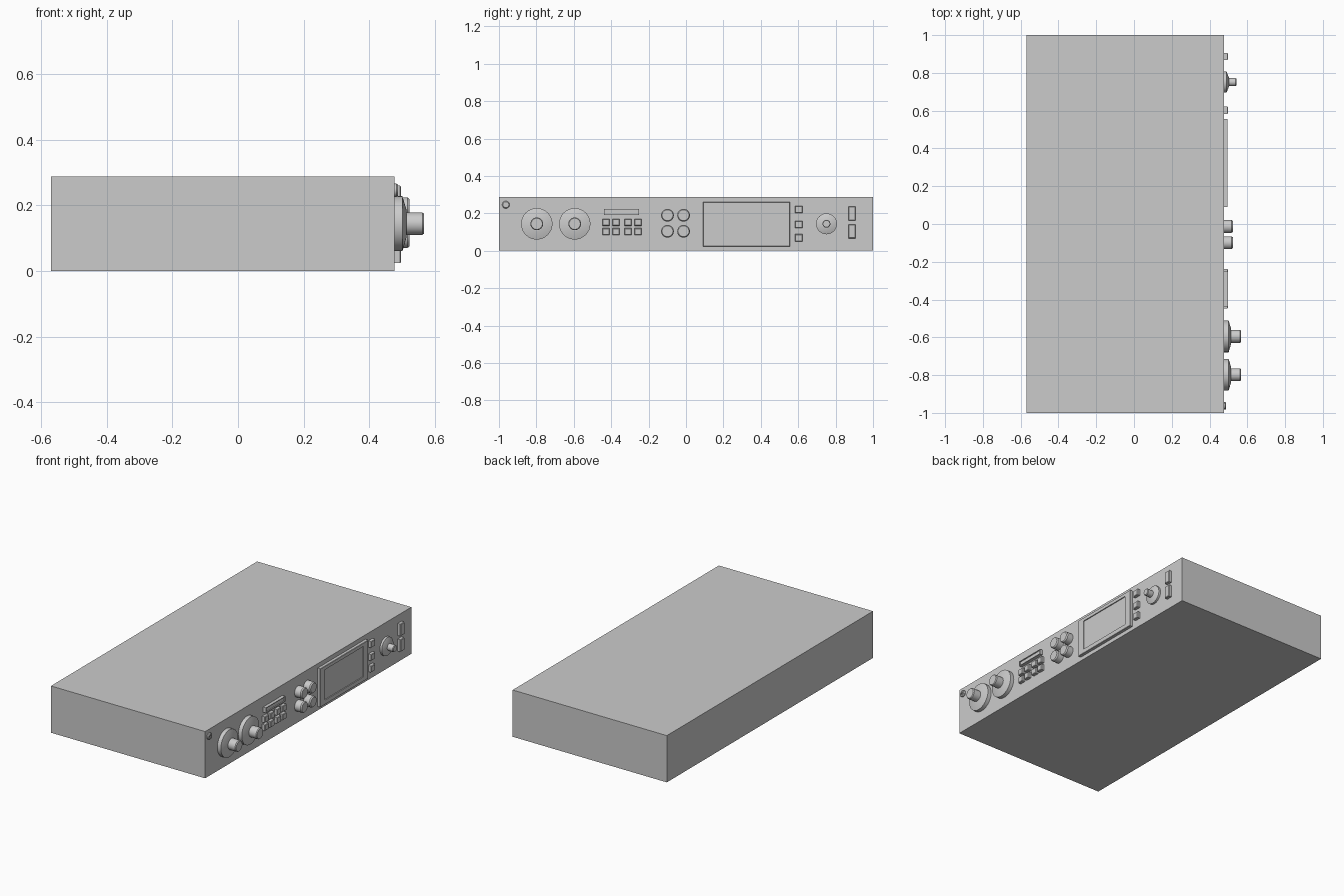
import bpy, bmesh, math

if "Cube" in bpy.data.objects:
    bpy.data.objects.remove(bpy.data.objects["Cube"])

FACE = 0.477   # x of the front panel surface
SINK = 0.004   # how far parts sit inside the panel


def finish(name, bm, smooth=False):
    bmesh.ops.recalc_face_normals(bm, faces=bm.faces)
    me = bpy.data.meshes.new(name)
    bm.to_mesh(me)
    bm.free()
    ob = bpy.data.objects.new(name, me)
    bpy.context.collection.objects.link(ob)
    if smooth:
        bpy.ops.object.select_all(action='DESELECT')
        ob.select_set(True)
        bpy.context.view_layer.objects.active = ob
        bpy.ops.object.shade_smooth_by_angle(angle=math.radians(25))
    return ob


def box(name, x, y, z, bevel=0.0, inset=None):
    """Box from (min, max) ranges; inset = (border, depth) recesses the +x face."""
    bm = bmesh.new()
    bmesh.ops.create_cube(bm, size=1)
    for v in bm.verts:
        v.co = [r[0] + (c + 0.5) * (r[1] - r[0]) for c, r in zip(v.co, (x, y, z))]
    bm.normal_update()
    front = [f for f in bm.faces if f.normal.x > 0.9]
    if inset:
        bmesh.ops.inset_region(bm, faces=front, thickness=inset[0])
        ext = bmesh.ops.extrude_discrete_faces(bm, faces=front)
        for f in ext['faces']:
            bmesh.ops.translate(bm, verts=f.verts, vec=(-inset[1], 0, 0))
    elif bevel:
        bmesh.ops.bevel(bm, geom=list(front[0].edges), offset=bevel,
                        segments=1, affect='EDGES')
    return finish(name, bm)


def button(name, y, z, w, h, top=0.497):
    return box(name, (FACE - SINK, top), (y - w / 2, y + w / 2),
               (z - h / 2, z + h / 2), bevel=0.003)


def turned(name, y, z, profile, seg=32):
    """Revolve (radius, x) rings about an axis that points out of the panel."""
    bm = bmesh.new()
    rings = []
    for r, x in profile:
        rings.append([bm.verts.new((x, y + r * math.cos(a), z + r * math.sin(a)))
                      for a in (2 * math.pi * i / seg for i in range(seg))])
    for lo, hi in zip(rings, rings[1:]):
        for i in range(seg):
            j = (i + 1) % seg
            bm.faces.new((lo[i], lo[j], hi[j], hi[i]))
    bm.faces.new(rings[0])
    bm.faces.new(rings[-1])
    return finish(name, bm, smooth=True)


# Case
box("case", (-0.57, FACE), (-1, 1), (0, 0.287))

# Corner screw with a cross slot
screw = turned("corner_screw", -0.963, 0.246,
               [(0.02, FACE - SINK), (0.02, 0.483), (0.016, 0.488)], 24)
for i, (w, h) in enumerate([(0.022, 0.006), (0.006, 0.022)]):
    cut = box(f"screw_slot_cutter_{i}", (0.482, 0.5),
              (-0.963 - w / 2, -0.963 + w / 2), (0.246 - h / 2, 0.246 + h / 2))
    cut.hide_render = True
    cut.hide_viewport = True
    mod = screw.modifiers.new("slot", 'BOOLEAN')
    mod.object = cut
    mod.operation = 'DIFFERENCE'
    mod.solver = 'EXACT'

# Large dials: skirt, cone and shaft
for i, y in enumerate((-0.798, -0.595)):
    turned(f"large_dial_{i}", y, 0.144,
           [(0.084, FACE - SINK), (0.084, 0.501), (0.04, 0.514), (0.034, 0.514),
            (0.034, 0.562), (0.03, 0.567)])

# Small dial
turned("small_dial", 0.751, 0.144,
       [(0.056, FACE - SINK), (0.056, 0.49), (0.026, 0.502), (0.021, 0.502),
        (0.021, 0.538), (0.018, 0.542)])

# Keypad and its indicator bar
for i, y in enumerate((-0.428, -0.374, -0.31, -0.257)):
    for j, z in enumerate((0.152, 0.102)):
        button(f"keypad_key_{i}_{j}", y, z, 0.038, 0.037)
box("indicator_bar", (FACE - SINK, 0.497), (-0.438, -0.251), (0.191, 0.223),
    inset=(0.006, 0.006))

# Round push buttons
for i, y in enumerate((-0.099, -0.013)):
    for j, z in enumerate((0.19, 0.104)):
        turned(f"round_button_{i}_{j}", y, z,
               [(0.034, FACE - SINK), (0.034, 0.516), (0.029, 0.523)])

# Display: frame and recessed screen
box("display_frame", (FACE - SINK, 0.496), (0.091, 0.556), (0.024, 0.26), bevel=0.002)
screen_cut = box("screen_cutter", (0.49, 0.51), (0.136, 0.511), (0.051, 0.238))
screen_cut.hide_render = True
screen_cut.hide_viewport = True
mod = bpy.data.objects["display_frame"].modifiers.new("screen", 'BOOLEAN')
mod.object = screen_cut
mod.operation = 'DIFFERENCE'
mod.solver = 'EXACT'

# Square buttons beside the display
for i, z in enumerate((0.22, 0.14, 0.069)):
    button(f"square_button_{i}", 0.603, z, 0.04, 0.039)

# Tall switches
for i, z in enumerate((0.2, 0.104)):
    button(f"tall_switch_{i}", 0.887, z, 0.038, 0.075)
